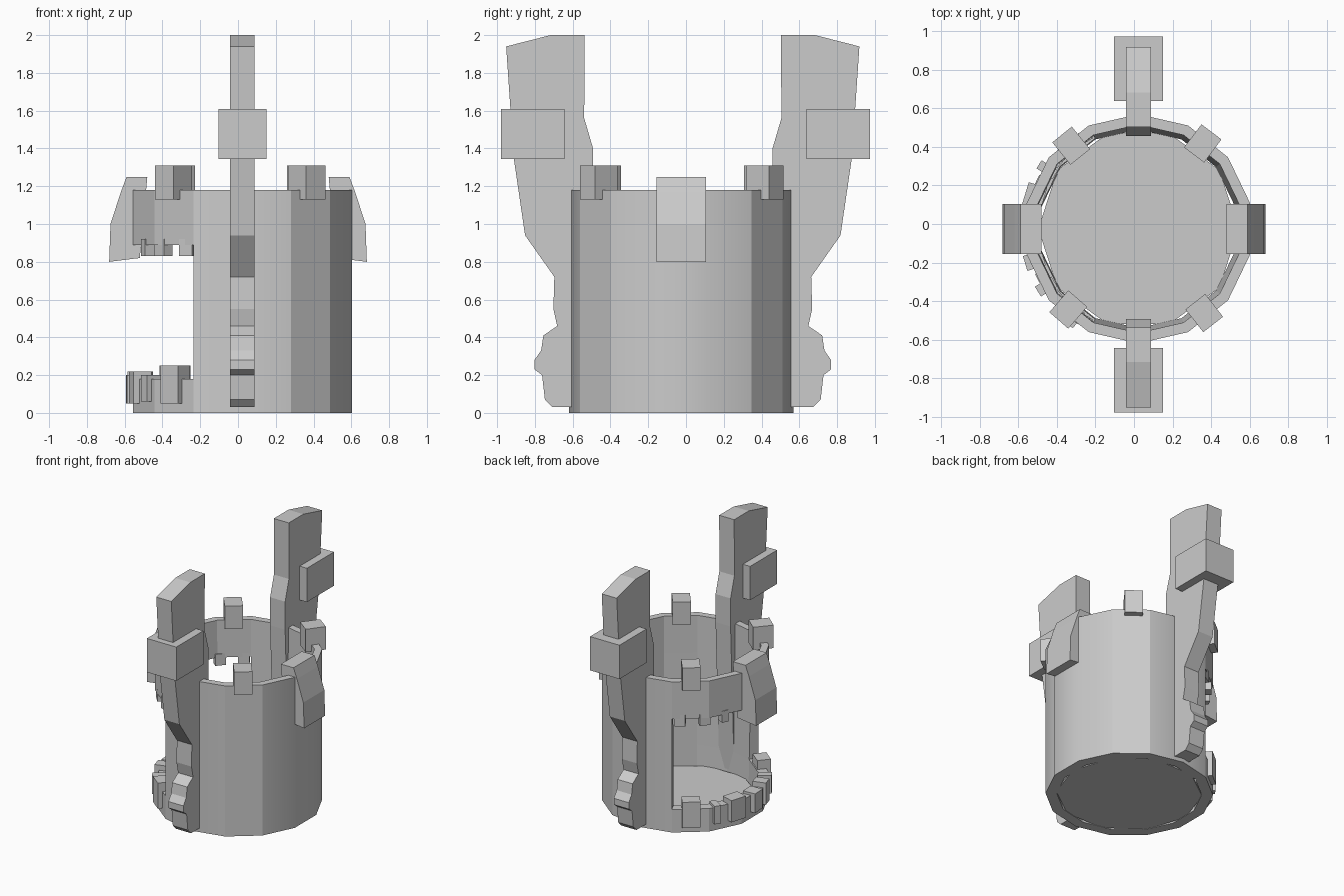
import bpy, bmesh
from math import sin, cos, pi, radians
from mathutils import Matrix, Vector

cube = bpy.data.objects.get("Cube")
if cube:
    bpy.data.objects.remove(cube)

CX, CY = 0.023, -0.025      # axis of the drum
SIDES = 14

stone = bpy.data.materials.new("plain_grey")
stone.use_nodes = True
stone.diffuse_color = (0.6, 0.6, 0.6, 1)
stone.node_tree.nodes["Principled BSDF"].inputs["Base Color"].default_value = (0.6, 0.6, 0.6, 1)


def finish(bm, name):
    bmesh.ops.recalc_face_normals(bm, faces=bm.faces)
    mesh = bpy.data.meshes.new(name)
    bm.to_mesh(mesh)
    bm.free()
    mesh.materials.append(stone)
    obj = bpy.data.objects.new(name, mesh)
    bpy.context.collection.objects.link(obj)
    return obj


def box(name, centre, size, turn=0):
    bm = bmesh.new()
    bmesh.ops.create_cube(bm, size=1, matrix=Matrix.Translation(centre)
                          @ Matrix.Rotation(turn, 4, 'Z') @ Matrix.Diagonal((*size, 1)))
    return finish(bm, name)


def ring_block(name, degrees, radius, width, depth, low, high):
    a = radians(degrees)
    centre = (CX + radius * cos(a), CY + radius * sin(a), (low + high) / 2)
    return box(name, centre, (depth, width, high - low), a)


def slab(name, profile, width, direction, origin):
    """Extrude a (distance outward, height) profile sideways."""
    out = Vector((*direction, 0))
    side = Vector((-out.y, out.x, 0)) * width / 2
    bm = bmesh.new()
    verts = [bm.verts.new(Vector((*origin, 0)) + out * r + Vector((0, 0, z)) - side)
             for r, z in profile]
    face = bm.faces.new(verts)
    moved = bmesh.ops.extrude_face_region(bm, geom=[face])["geom"]
    bmesh.ops.translate(bm, vec=side * 2, verts=[v for v in moved if isinstance(v, bmesh.types.BMVert)])
    return finish(bm, name)


# Drum wall: cells of a polar grid, with the opening left out on the -x side
levels = [0, 0.18, 0.89, 1.18]
inner = [0.515, 0.52, 0.535, 0.54]
cells = {(k, j) for k in range(SIDES) for j in range(3) if not (j == 1 and 4 <= k <= 8)}
bm = bmesh.new()
grid = {}
for k in range(SIDES):
    a = (k + 0.5) * 2 * pi / SIDES
    for j, z in enumerate(levels):
        for s, r in enumerate((0.595, inner[j])):
            grid[k, j, s] = bm.verts.new((CX + r * cos(a), CY + r * sin(a), z))


def quad(*keys):
    bm.faces.new([grid[k % SIDES, j, s] for k, j, s in keys]).smooth = True


for k, j in cells:
    for s in (0, 1):
        quad((k, j, s), (k + 1, j, s), (k + 1, j + 1, s), (k, j + 1, s))
    for step, row in ((-1, j), (1, j + 1)):
        if (k, j + step) not in cells:
            quad((k, row, 0), (k + 1, row, 0), (k + 1, row, 1), (k, row, 1))
    for step, col in ((-1, k), (1, k + 1)):
        if ((k + step) % SIDES, j) not in cells:
            quad((col, j, 0), (col, j + 1, 0), (col, j + 1, 1), (col, j, 1))
# Only the middle corners of the four main sides are rounded off by shading
soft = {grid[k, j, 0] for k in (0, 3, 10, 13) for j in range(4)}
for e in bm.edges:
    upright = abs(e.verts[0].co.z - e.verts[1].co.z) > 0.1
    e.smooth = upright and all(v in soft for v in e.verts)
finish(bm, "drum_wall")

# Floor plate
bm = bmesh.new()
bmesh.ops.create_cone(bm, cap_ends=True, segments=10, radius1=0.52, radius2=0.52, depth=0.015,
                      matrix=Matrix.Translation((CX, CY, 0.01)) @ Matrix.Rotation(pi / 10, 4, 'Z'))
finish(bm, "floor")

# Tall front and back posts, each with a cross block
post = [(0.52, 0.03), (0.69, 0.03), (0.73, 0.07), (0.745, 0.2), (0.785, 0.23), (0.785, 0.28),
        (0.75, 0.33), (0.738, 0.41), (0.665, 0.46), (0.685, 0.55), (0.68, 0.72), (0.835, 0.94),
        (0.895, 1.35), (0.935, 1.94), (0.7, 2.0), (0.52, 2.0), (0.522, 1.56), (0.475, 1.4),
        (0.475, 1.18)]
for name, d in (("front", -1), ("back", 1)):
    slab(name + "_post", post, 0.13, (0, d), (CX, -0.017))
    box(name + "_cross_block", (CX, d * 0.809 - 0.003, 1.477), (0.255, 0.335, 0.265))

# Angled side brackets
bracket = [(0.48, 1.25), (0.59, 1.25), (0.62, 1.17), (0.675, 1.0), (0.682, 0.8), (0.52, 0.82)]
for name, d in (("left", 1), ("right", -1)):
    slab(name + "_bracket", bracket, 0.26, (d, 0), (0, -0.025))

# Four merlons on the rim
for i, angle in enumerate((53, 129, 229, 308)):
    ring_block(f"merlon_{i + 1}", angle, 0.555, 0.13, 0.15, 1.13, 1.31)

# Broken teeth along the sill and lintel of the opening
for i, (angle, width, low, high) in enumerate(((129, 0.13, 0.05, 0.25), (147, 0.05, 0.06, 0.2),
                                               (163, 0.13, 0.05, 0.22), (183, 0.1, 0.05, 0.2),
                                               (197, 0.08, 0.05, 0.22), (212, 0.06, 0.06, 0.2),
                                               (231, 0.12, 0.05, 0.25))):
    ring_block(f"sill_tooth_{i + 1}", angle, 0.565, width, 0.1, low, high)
for i, (angle, width) in enumerate(((121, 0.08), (139, 0.08), (154, 0.05), (206, 0.05),
                                    (221, 0.08), (239, 0.08))):
    ring_block(f"lintel_tooth_{i + 1}", angle, 0.555, width, 0.06, 0.83, 0.92)
